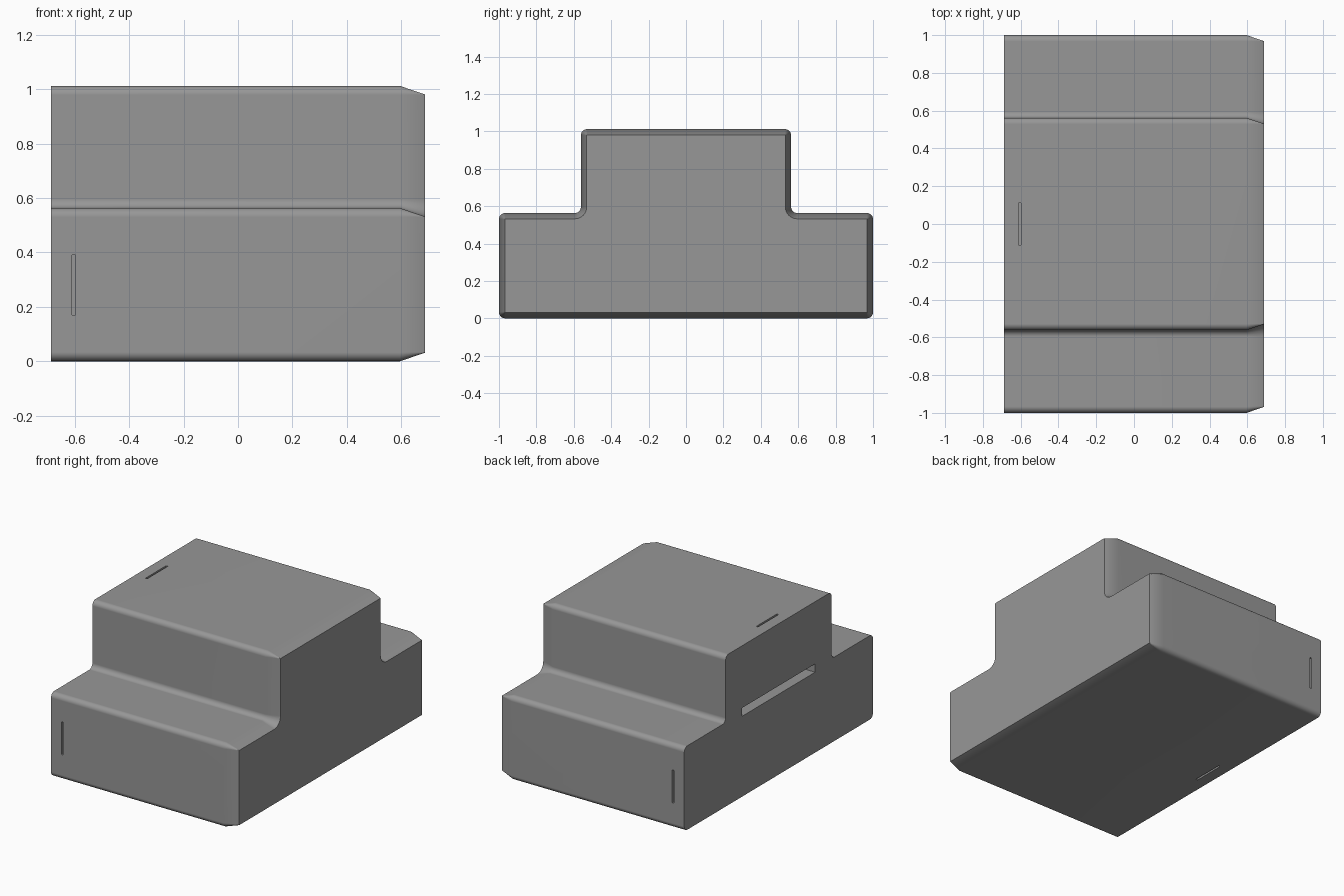
import bpy, bmesh, math

if "Cube" in bpy.data.objects:
    bpy.data.objects.remove(bpy.data.objects["Cube"])

X_BACK, X_TAPER, X_FRONT = -0.687, 0.595, 0.687
R = 0.033          # corner radius and front taper inset
SEG = 6

grey = bpy.data.materials.new("mid grey")
grey.diffuse_color = (0.31, 0.31, 0.31, 1)
grey.use_nodes = True
grey.node_tree.nodes["Principled BSDF"].inputs["Base Color"].default_value = grey.diffuse_color

# Stepped outline (y, z), counter-clockwise
OUTLINE = [(-1, 0), (1, 0), (1, 0.563), (0.562, 0.563), (0.562, 1.012),
           (-0.562, 1.012), (-0.562, 0.563), (-1, 0.563)]


def ring(inset):
    """Rounded outline, shrunk by inset; outer corners tighten, inner ones widen."""
    pts, n = [], len(OUTLINE)
    for i, (y, z) in enumerate(OUTLINE):
        py, pz = OUTLINE[i - 1]
        ny, nz = OUTLINE[(i + 1) % n]
        a = math.atan2(z - pz, y - py)
        b = math.atan2(nz - z, ny - y)
        turn = 1 if math.sin(b - a) > 0 else -1
        # Arc centre lies one radius back along one edge and in along the next
        cy = y - R * math.cos(a) + R * math.cos(b)
        cz = z - R * math.sin(a) + R * math.sin(b)
        r = max(R - turn * inset, 0.002)
        for k in range(SEG + 1):
            t = a - turn * math.pi / 2 + turn * math.pi / 2 * k / SEG
            pts.append((cy + r * math.cos(t), cz + r * math.sin(t)))
    return pts


# Stepped body with a tapered front end
bm = bmesh.new()
rings = [[bm.verts.new((x, y, z)) for y, z in ring(inset)]
         for x, inset in ((X_BACK, 0), (X_TAPER, 0), (X_FRONT, R - 0.002))]
for lo, hi in zip(rings, rings[1:]):
    for i in range(len(lo)):
        j = (i + 1) % len(lo)
        bm.faces.new((lo[i], lo[j], hi[j], hi[i]))
bm.faces.new(rings[0])
bm.faces.new(rings[-1])
bmesh.ops.recalc_face_normals(bm, faces=bm.faces)
mesh = bpy.data.meshes.new("stepped_body")
bm.to_mesh(mesh)
bm.free()
mesh.materials.append(grey)
body = bpy.data.objects.new("stepped_body", mesh)
bpy.context.collection.objects.link(body)
bpy.context.view_layer.objects.active = body
body.select_set(True)


def cut_slot(name, center, size):
    """Cut a box-shaped recess into the body."""
    bpy.ops.mesh.primitive_cube_add(size=1, location=center)
    cutter = bpy.context.object
    cutter.name = name
    cutter.scale = size
    cutter.hide_render = True
    cutter.data.materials.append(grey)
    bpy.context.view_layer.objects.active = body
    mod = body.modifiers.new(name, 'BOOLEAN')
    mod.operation = 'DIFFERENCE'
    mod.solver = 'EXACT'
    mod.object = cutter
    bpy.ops.object.modifier_apply(modifier=name)
    bpy.data.objects.remove(cutter, do_unlink=True)


# Thin latch slots on the sides, top and bottom
for s in (-1, 1):
    cut_slot("side_slot", (-0.604, s, 0.28), (0.013, 0.08, 0.22))
for z in (0, 1.012):
    cut_slot("level_slot", (-0.604, 0, z), (0.013, 0.22, 0.08))
# Wide slot in the flat end
cut_slot("end_slot", (X_BACK, 0, 0.567), (0.24, 0.774, 0.056))

# Smooth the rounded corners, keep broad faces flat
bpy.ops.object.select_all(action='DESELECT')
body.select_set(True)
bpy.context.view_layer.objects.active = body
bpy.ops.object.shade_smooth_by_angle(angle=math.radians(30))
wn = body.modifiers.new("weighted_normals", 'WEIGHTED_NORMAL')
wn.keep_sharp = True
